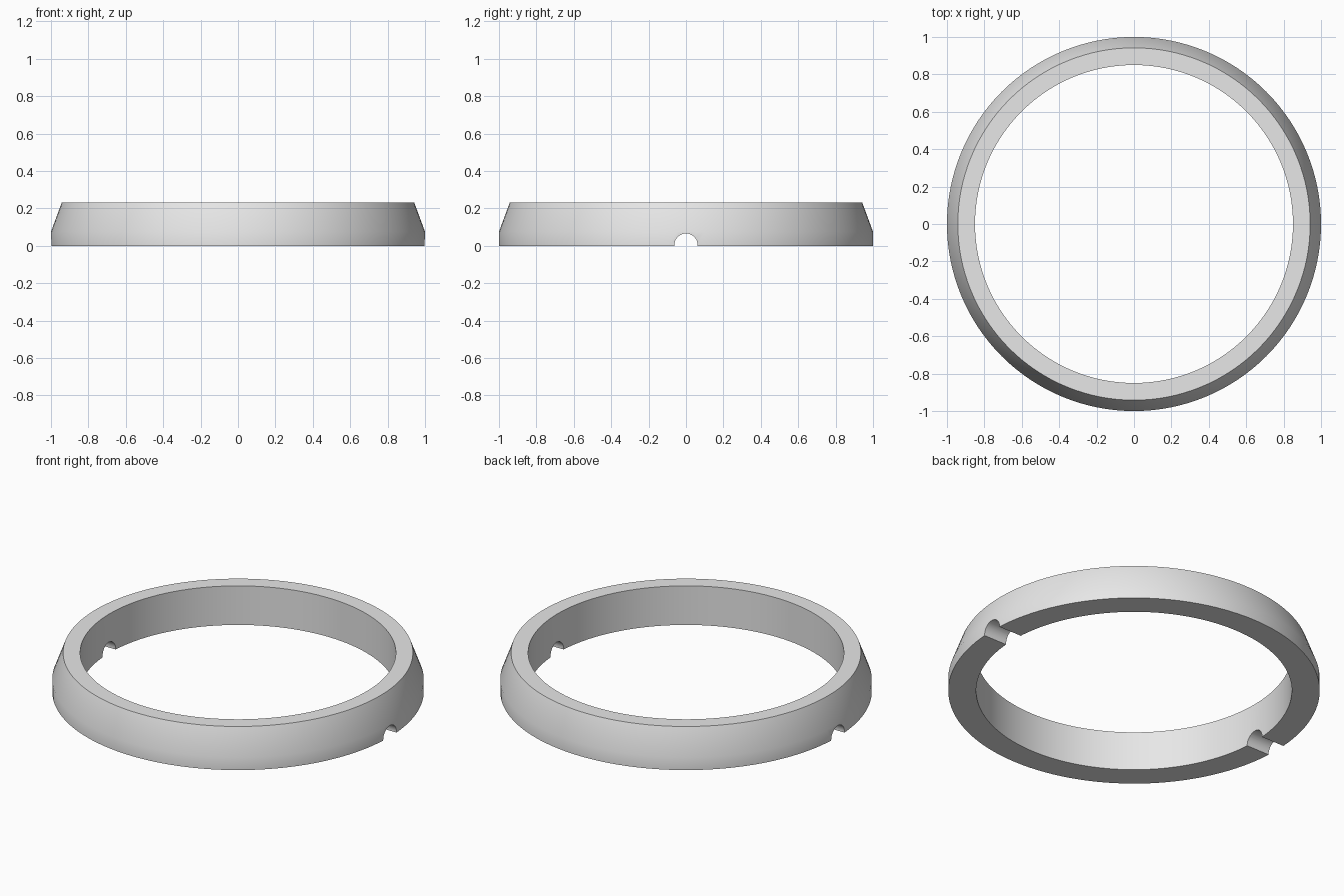
import bpy
import bmesh
import math
from mathutils import Matrix

cube = bpy.data.objects.get("Cube")
if cube:
    bpy.data.objects.remove(cube, do_unlink=True)

SEGMENTS = 128
PROFILE = [(0.85, 0), (1.0, 0), (1.0, 0.075), (0.942, 0.232), (0.85, 0.232)]
NOTCH_RADIUS = 0.062

grey = bpy.data.materials.new("light_grey")
grey.use_nodes = True
colour = (0.8, 0.8, 0.8, 1)
grey.diffuse_color = colour
grey.node_tree.nodes["Principled BSDF"].inputs["Base Color"].default_value = colour


def make_object(name, bm):
    bmesh.ops.recalc_face_normals(bm, faces=bm.faces)
    mesh = bpy.data.meshes.new(name)
    bm.to_mesh(mesh)
    bm.free()
    obj = bpy.data.objects.new(name, mesh)
    bpy.context.collection.objects.link(obj)
    mesh.materials.append(grey)
    return obj


# Ring body: the tapered wall profile swept around z
bm = bmesh.new()
loops = []
for i in range(SEGMENTS):
    a = 2 * math.pi * i / SEGMENTS
    loops.append([bm.verts.new((r * math.cos(a), r * math.sin(a), z)) for r, z in PROFILE])
for i, loop in enumerate(loops):
    following = loops[(i + 1) % SEGMENTS]
    for j in range(len(PROFILE)):
        k = (j + 1) % len(PROFILE)
        bm.faces.new((loop[j], following[j], following[k], loop[k]))
ring = make_object("ring", bm)

# Round channel cutter through both sides along x
bm = bmesh.new()
bmesh.ops.create_cone(
    bm, cap_ends=True, segments=32, radius1=NOTCH_RADIUS, radius2=NOTCH_RADIUS, depth=2.4,
    matrix=Matrix.Translation((0, 0, 0.004)) @ Matrix.Rotation(math.pi / 2, 4, "Y"))
cutter = make_object("notch_cutter", bm)

# Cut the two notches into the underside
cut = ring.modifiers.new("notches", "BOOLEAN")
cut.operation = "DIFFERENCE"
cut.solver = "EXACT"
cut.object = cutter
bpy.ops.object.select_all(action="DESELECT")
ring.select_set(True)
bpy.context.view_layer.objects.active = ring
bpy.ops.object.modifier_apply(modifier=cut.name)
bpy.data.objects.remove(cutter, do_unlink=True)

bpy.ops.object.shade_smooth_by_angle(angle=math.radians(30))
